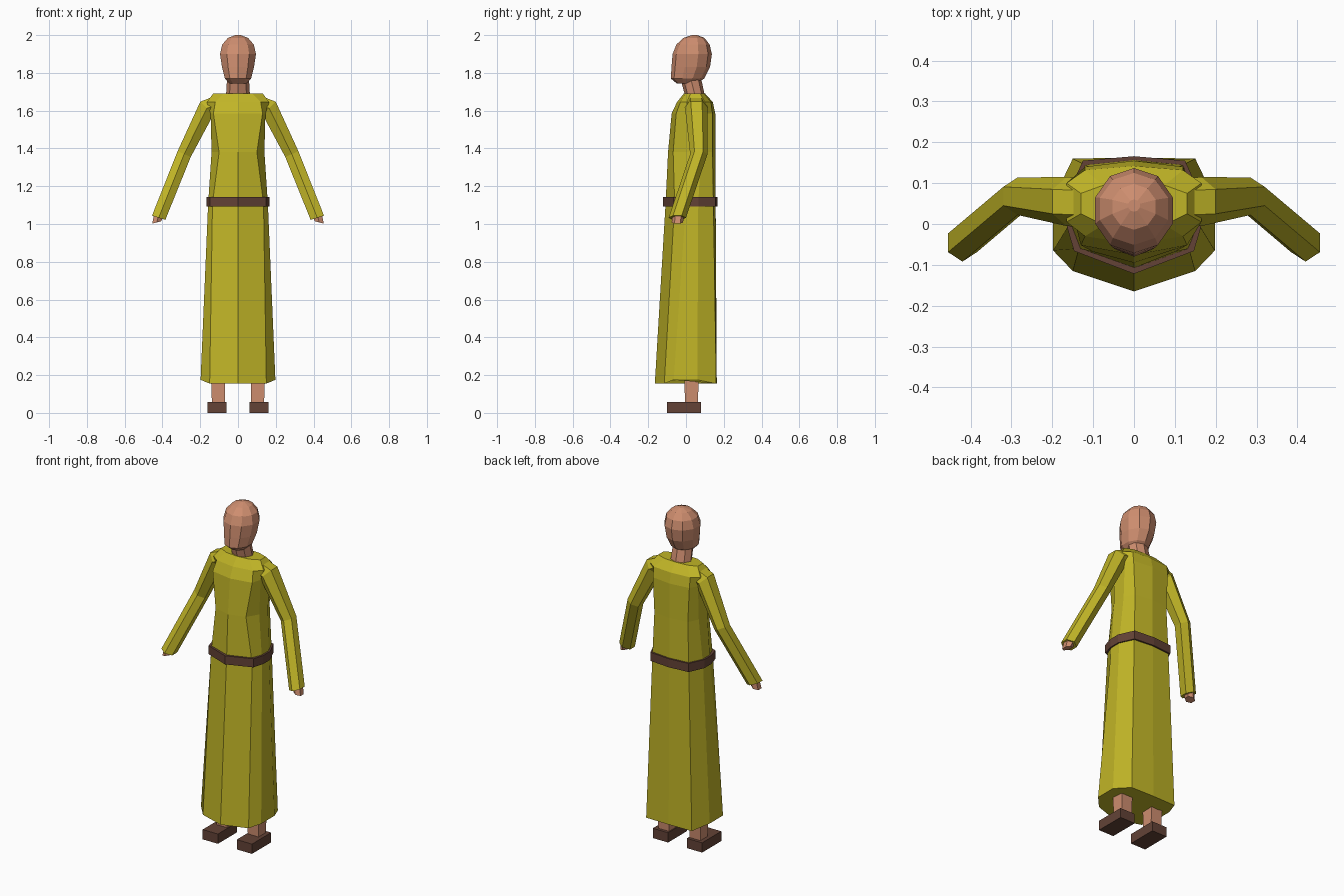
import bpy, bmesh, math
from mathutils import Vector

if "Cube" in bpy.data.objects:
    bpy.data.objects.remove(bpy.data.objects["Cube"])


def material(name, rgb):
    m = bpy.data.materials.new(name)
    m.diffuse_color = (*rgb, 1)
    m.use_nodes = True
    m.node_tree.nodes["Principled BSDF"].inputs["Base Color"].default_value = m.diffuse_color
    return m


OLIVE = material("olive cloth", (0.53, 0.46, 0.02))
SKIN = material("skin", (0.62, 0.27, 0.16))
BROWN = material("dark leather", (0.125, 0.055, 0.037))


def loft(name, rings, mat, mirror=False):
    """Skin a list of equal-length point rings and cap both ends."""
    bm = bmesh.new()
    loops = [[bm.verts.new(p) for p in ring] for ring in rings]
    n = len(loops[0])
    for a, b in zip(loops, loops[1:]):
        for i in range(n):
            j = (i + 1) % n
            bm.faces.new((a[i], a[j], b[j], b[i]))
    bm.faces.new(loops[0][::-1])
    bm.faces.new(loops[-1])
    bmesh.ops.recalc_face_normals(bm, faces=bm.faces)
    mesh = bpy.data.meshes.new(name)
    bm.to_mesh(mesh)
    bm.free()
    mesh.materials.append(mat)
    ob = bpy.data.objects.new(name, mesh)
    bpy.context.collection.objects.link(ob)
    if mirror:
        ob.modifiers.new("mirror", 'MIRROR')
    return ob


def body_ring(z, half, side_lift=0.0):
    """Half outline from front middle to back middle, completed by symmetry."""
    pts = [(x, y, z + (side_lift if x > 0.18 else 0)) for x, y in half]
    return pts + [(-x, y, h) for x, y, h in pts[-2:0:-1]]


def oval(z, yc, rx, ry, n=10):
    return [(rx * math.sin(2 * math.pi * i / n),
             yc - ry * math.cos(2 * math.pi * i / n), z) for i in range(n)]


def box_ring(z, x0, x1, y0, y1):
    return [(x0, y0, z), (x1, y0, z), (x1, y1, z), (x0, y1, z)]


def arm_ring(center, out, ru, ry, n=6):
    """Hexagon with a flat outer side; out is the outward direction in xz."""
    c, u = Vector(center), Vector((out[0], 0, out[1])).normalized()
    ring = []
    for i in range(n):
        a = 2 * math.pi * (i + 0.5) / n
        ring.append(c + u * (ru / math.cos(math.pi / n) * math.cos(a))
                    + Vector((0, ry * math.sin(a), 0)))
    return ring


# Long robe, from hem to collar
hem = [(0, -.165), (.15, -.115), (.198, -.065), (.198, .06), (.15, .16), (0, .163)]
waist = [(0, -.108), (.135, -.06), (.158, 0), (.158, .065), (.12, .145), (0, .157)]
ribs = [(0, -.095), (.10, -.068), (.14, 0), (.14, .08), (.11, .14), (0, .155)]
chest = [(0, -.076), (.13, -.052), (.145, .005), (.145, .095), (.12, .14), (0, .155)]
shoulder = [(0, -.048), (.12, -.03), (.165, .005), (.165, .1), (.12, .132), (0, .142)]
collar = [(0, -.01), (.075, -.002), (.13, .025), (.13, .075), (.075, .095), (0, .1)]
loft("robe", [body_ring(.155, hem, .02), body_ring(1.11, waist),
              body_ring(1.38, ribs), body_ring(1.585, chest),
              body_ring(1.645, shoulder), body_ring(1.692, collar)], OLIVE)

# Belt around the waist
belt = [(0, -.122), (.147, -.066), (.166, 0), (.166, .065), (.125, .155), (0, .166)]
loft("belt", [body_ring(1.092, belt), body_ring(1.143, belt)], BROWN)

# Sleeves bending forward at the elbow
loft("sleeves", [arm_ring((.09, .05, 1.637), (0, 1), .053, .06),
                 arm_ring((.165, .055, 1.613), (.7, .7), .049, .06),
                 arm_ring((.285, .068, 1.37), (.92, .39), .038, .046),
                 arm_ring((.42, -.046, 1.033), (.95, .3), .037, .046)],
     OLIVE, True)

# Hands emerging from the cuffs
loft("hands", [arm_ring((.418, -.040, 1.05), (.95, .3), .026, .032),
               arm_ring((.431, -.046, 1.008), (.95, -.25), .024, .03)],
     SKIN, True)

# Neck, leaning forward towards the head
loft("neck", [oval(1.67, .05, .064, .052, 8), oval(1.77, .025, .058, .055, 8)], SKIN)

# Faceted head with a forward chin
loft("head", [oval(1.745, .005, .048, .055), oval(1.77, .008, .073, .088),
              oval(1.83, .025, .089, .102), oval(1.90, .033, .1, .104),
              oval(1.95, .037, .088, .088), oval(1.985, .042, .056, .056),
              oval(2.0, .045, .015, .015)], SKIN)

# Legs and block shoes
loft("legs", [box_ring(.05, .068, .138, -.005, .062),
              box_ring(.22, .068, .144, -.01, .07)], SKIN, True)
loft("shoes", [box_ring(0, .062, .162, -.1, .08),
               box_ring(.058, .062, .162, -.1, .08)], BROWN, True)
